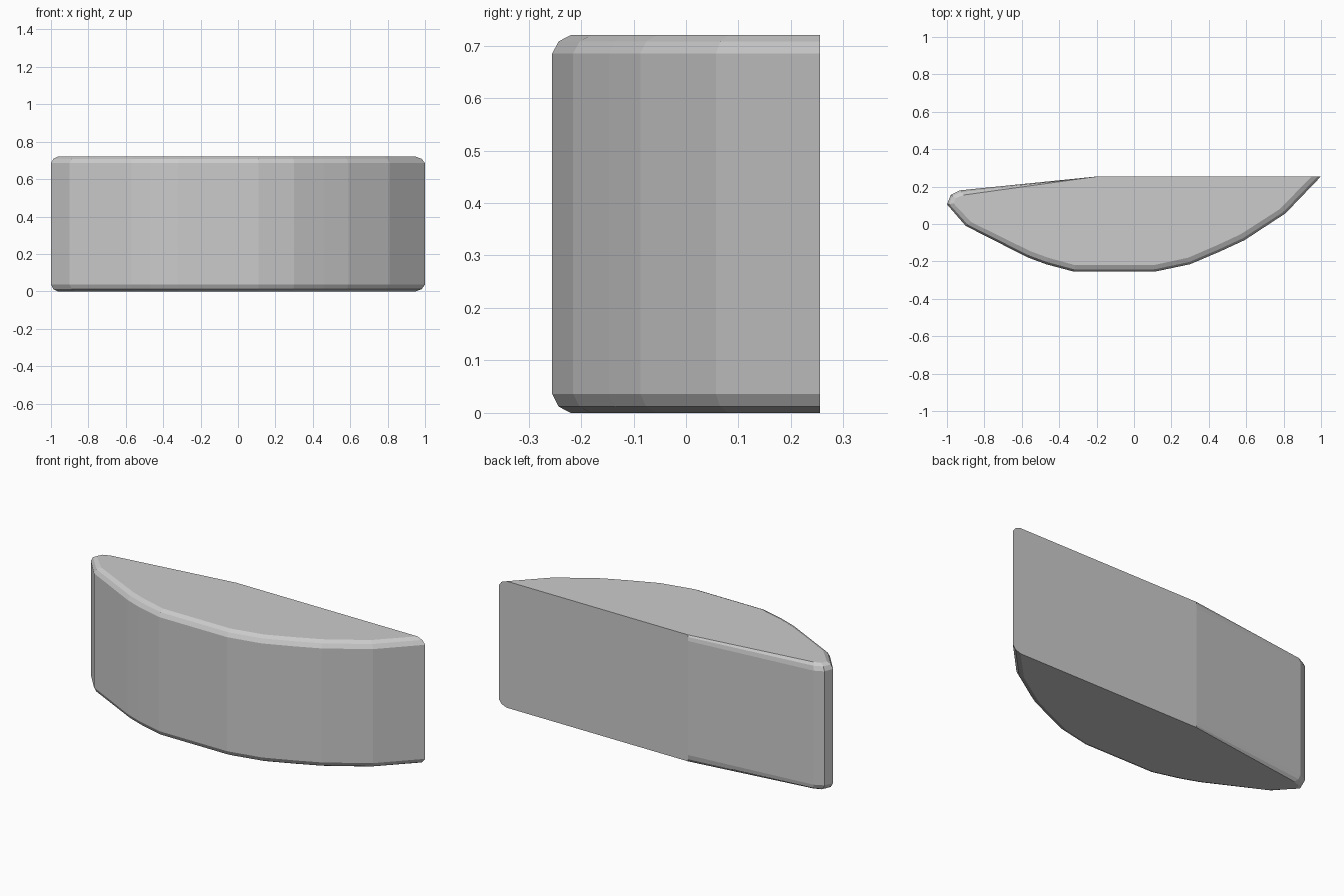
import bpy, bmesh

# Plan outline: (outer x, outer y, inner x, inner y); inner is the rim of the flat caps
OUTLINE = [
    (-1.00, 0.105, -0.965, 0.11), (-0.98, 0.155, -0.95, 0.14), (-0.93, 0.18, -0.91, 0.155),
    (-0.19, 0.255, -0.19, 0.255), (1.00, 0.255, 0.95, 0.255), (0.81, 0.057, 0.78, 0.08),
    (0.59, -0.087, 0.57, -0.055), (0.46, -0.147, 0.445, -0.113), (0.30, -0.215, 0.29, -0.18),
    (0.11, -0.255, 0.105, -0.22), (-0.32, -0.255, -0.315, -0.22),
    (-0.47, -0.215, -0.46, -0.18), (-0.57, -0.178, -0.555, -0.145), (-0.90, -0.01, -0.87, 0.01),
]
# Section: (z, share of the inset) from bottom to top
SECTION = [(0.0, 1.0), (0.012, 0.35), (0.036, 0.0),
           (0.685, 0.0), (0.708, 0.35), (0.72, 1.0)]


def build_block(name):
    bm = bmesh.new()
    rings = [[bm.verts.new((ox + (ix - ox) * t, oy + (iy - oy) * t, z))
              for ox, oy, ix, iy in OUTLINE] for z, t in SECTION]
    n = len(OUTLINE)
    # Side walls and rounded rims
    for low, high in zip(rings, rings[1:]):
        for i in range(n):
            j = (i + 1) % n
            bm.faces.new((low[i], low[j], high[j], high[i]))
    # Flat caps
    bm.faces.new(rings[0])
    bm.faces.new(rings[-1])
    bmesh.ops.recalc_face_normals(bm, faces=bm.faces)
    mesh = bpy.data.meshes.new(name)
    bm.to_mesh(mesh)
    bm.free()
    obj = bpy.data.objects.new(name, mesh)
    bpy.context.collection.objects.link(obj)
    return obj


build_block("curved_block")
